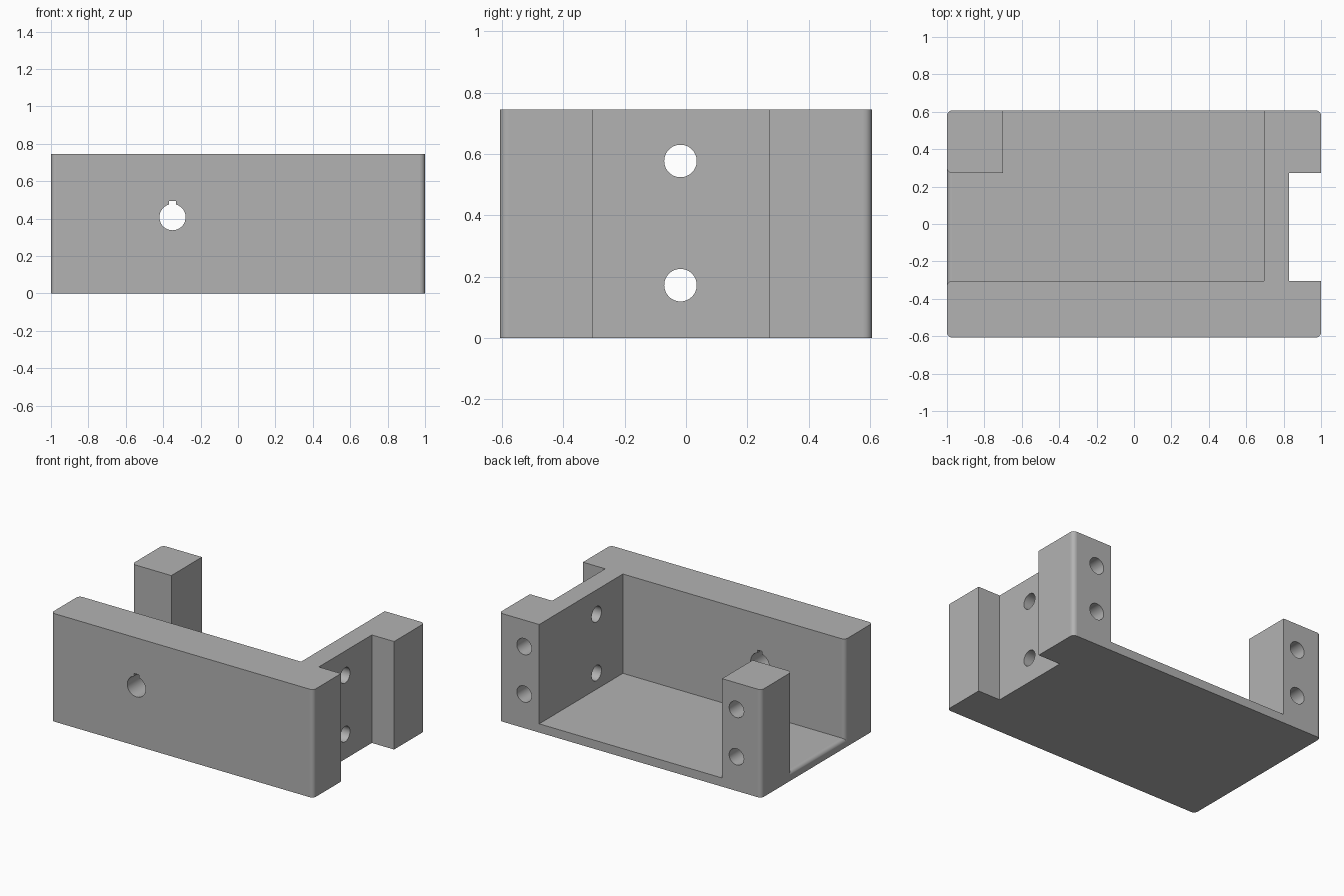
import bpy, bmesh, math
from mathutils import Matrix

old = bpy.data.objects.get("Cube")
if old:
    bpy.data.objects.remove(old, do_unlink=True)

HALF_X, HALF_Y, HEIGHT = 1.0, 0.607, 0.745
FLOOR = 0.06           # floor thickness
WALL_Y = -0.305        # inner face of the front wall
POST_Y = 0.273         # front face of the rear posts
INNER_X = 0.695        # inner face of side wall and posts
FILLET = 0.028
STEPS = 6

grey = bpy.data.materials.new("plain grey")
grey.use_nodes = True
colour = (0.45, 0.45, 0.45, 1)
grey.diffuse_color = colour
grey.node_tree.nodes["Principled BSDF"].inputs["Base Color"].default_value = colour


def add_object(name, bm):
    bmesh.ops.recalc_face_normals(bm, faces=bm.faces)
    mesh = bpy.data.meshes.new(name)
    bm.to_mesh(mesh)
    bm.free()
    mesh.materials.append(grey)
    obj = bpy.data.objects.new(name, mesh)
    bpy.context.collection.objects.link(obj)
    return obj


def box(name, low, high, corner=0):
    bm = bmesh.new()
    bmesh.ops.create_cube(bm, size=1)
    for v in bm.verts:
        v.co = [h if c > 0 else l for c, l, h in zip(v.co, low, high)]
    if corner:
        upright = [e for e in bm.edges
                   if abs(e.verts[0].co.z - e.verts[1].co.z) > 0.1]
        bmesh.ops.bevel(bm, geom=upright, offset=corner, offset_type='OFFSET',
                        segments=STEPS, profile=0.5, affect='EDGES')
    return add_object(name, bm)


def cylinder(name, centre, radius, length, axis):
    bm = bmesh.new()
    turn = Matrix.Rotation(math.pi / 2, 4, 'Y' if axis == 'X' else 'X')
    bmesh.ops.create_cone(bm, cap_ends=True, segments=48, radius1=radius,
                          radius2=radius, depth=length,
                          matrix=Matrix.Translation(centre) @ turn)
    return add_object(name, bm)


def flared_channel(name):
    """Open channel along x whose outer mouth flares to round its rim."""
    sections = [(-HALF_X - 0.1, FILLET)]
    for i in range(STEPS + 1):
        a = math.pi / 2 * i / STEPS
        sections.append((-HALF_X + FILLET * (1 - math.cos(a)),
                         FILLET * (1 - math.sin(a))))
    sections.append((INNER_X, 0))
    bm = bmesh.new()
    rings = []
    for x, grow in sections:
        y0, y1, z0 = WALL_Y - grow, POST_Y + grow, FLOOR - grow
        rings.append([bm.verts.new((x, y, z)) for y, z in
                      ((y0, z0), (y1, z0), (y1, 1), (y0, 1))])
    for a, b in zip(rings, rings[1:]):
        for i in range(4):
            j = (i + 1) % 4
            bm.faces.new((a[i], a[j], b[j], b[i]))
    bm.faces.new(rings[0])
    bm.faces.new(rings[-1])
    return add_object(name, bm)


# Solid block with rounded upright corners
body = box("bracket_body", (-HALF_X, -HALF_Y, 0), (HALF_X, HALF_Y, HEIGHT), FILLET)

# Pocket, rear opening and side notch
cutters = [
    flared_channel("pocket_cutter"),
    box("rear_opening_cutter", (-0.7, 0.1, FLOOR), (INNER_X, 1, 1)),
    box("side_notch_cutter", (0.83, WALL_Y, -0.1), (1.2, POST_Y, 1)),
]

# Keyed hole through the front wall
cutters.append(cylinder("front_hole_cutter", (-0.35, -0.455, 0.408), 0.07, 0.5, 'Y'))
cutters.append(box("keyway_cutter", (-0.368, -0.7, 0.42), (-0.332, -0.2, 0.495)))

# Holes through the side wall
for z in (0.172, 0.577):
    cutters.append(cylinder("side_hole_cutter", (0.76, -0.018, z), 0.053, 0.4, 'X'))

# Blind holes in the back of both posts
for x in (-0.81, 0.81):
    for z in (0.235, 0.562):
        cutters.append(cylinder("post_hole_cutter", (x, HALF_Y, z), 0.056, 0.4, 'Y'))

bpy.context.view_layer.objects.active = body
for cutter in cutters:
    cutter.hide_render = True
    mod = body.modifiers.new("cut", 'BOOLEAN')
    mod.operation = 'DIFFERENCE'
    mod.solver = 'EXACT'
    mod.object = cutter
    bpy.ops.object.modifier_apply(modifier=mod.name)
    bpy.data.objects.remove(cutter, do_unlink=True)

# Smooth rounds and bores, flat planes
bpy.ops.object.select_all(action='DESELECT')
body.select_set(True)
bpy.ops.object.shade_smooth_by_angle(angle=math.radians(30))
for face in body.data.polygons:
    face.material_index = 0
    if max(abs(c) for c in face.normal) > 0.9995:
        face.use_smooth = False
